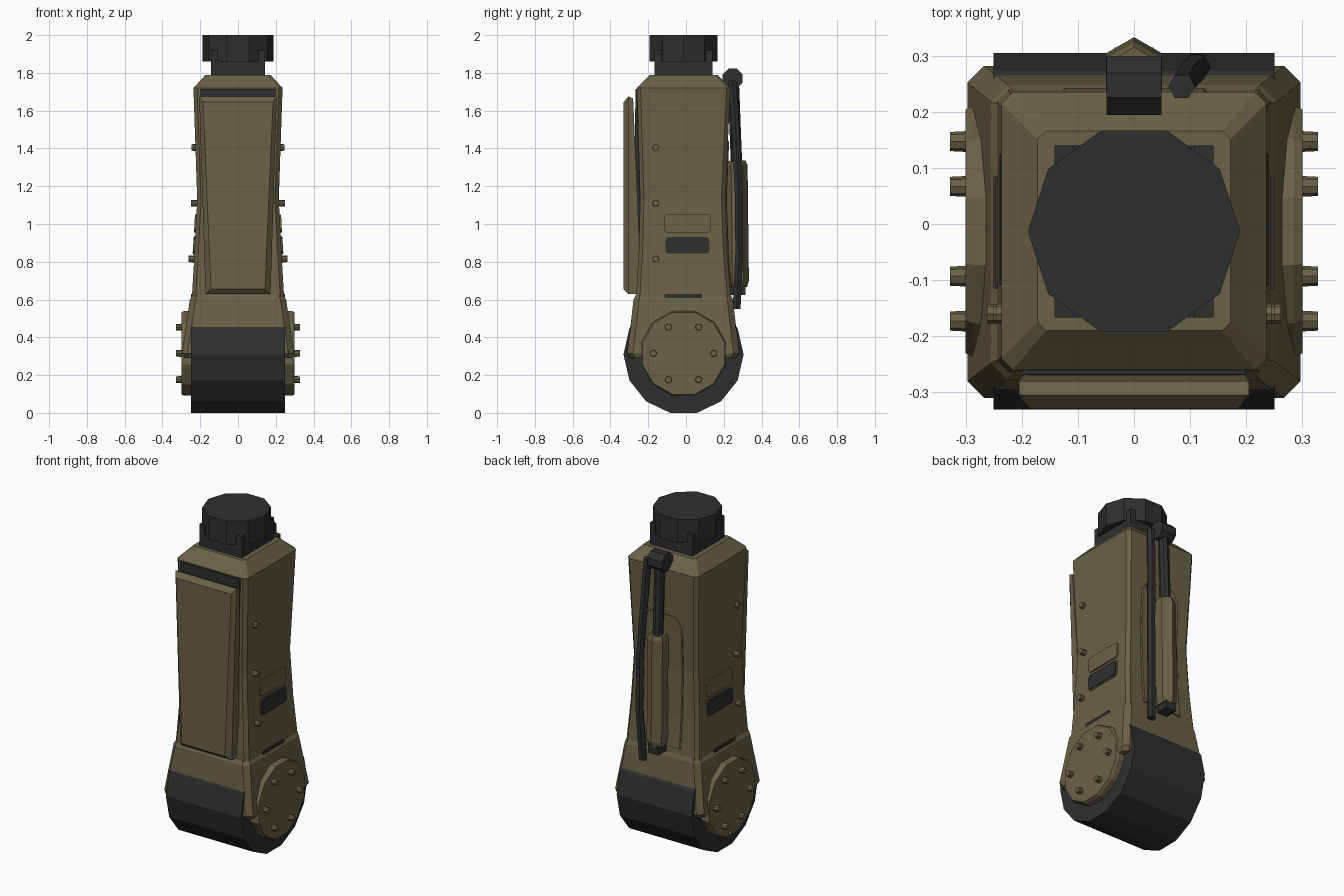
import bpy, bmesh, math
from mathutils import Vector

if "Cube" in bpy.data.objects:
    bpy.data.objects.remove(bpy.data.objects["Cube"])


def material(name, rgb):
    m = bpy.data.materials.new(name)
    m.diffuse_color = (*rgb, 1)
    m.use_nodes = True
    m.node_tree.nodes["Principled BSDF"].inputs["Base Color"].default_value = m.diffuse_color
    return m


OLIVE = material("olive_paint", (0.142, 0.121, 0.062))
DARK = material("dark_metal", (0.028, 0.028, 0.028))
CY = -0.013          # y of the leg axis


def loft(name, rings, mat):
    """Skin a list of matching point rings and cap both ends."""
    bm = bmesh.new()
    vs = [[bm.verts.new(p) for p in r] for r in rings]
    n = len(vs[0])
    for a, b in zip(vs, vs[1:]):
        for i in range(n):
            j = (i + 1) % n
            bm.faces.new((a[i], a[j], b[j], b[i]))
    bm.faces.new(vs[0])
    bm.faces.new(vs[-1])
    bmesh.ops.recalc_face_normals(bm, faces=bm.faces)
    me = bpy.data.meshes.new(name)
    bm.to_mesh(me)
    bm.free()
    me.materials.append(mat)
    ob = bpy.data.objects.new(name, me)
    bpy.context.collection.objects.link(ob)
    return ob


def octo(z, x, y0, y1, c, xm=0):
    """Horizontal rectangle with cut corners."""
    return [(xm + px, py, z) for px, py in (
        (x, y0 + c), (x, y1 - c), (x - c, y1), (c - x, y1),
        (-x, y1 - c), (-x, y0 + c), (c - x, y0), (x - c, y0))]


def box(name, x0, x1, y0, y1, z0, z1, mat):
    return loft(name, [[(x0, y0, z), (x1, y0, z), (x1, y1, z), (x0, y1, z)]
                       for z in (z0, z1)], mat)


def prism(name, path, n, mat, rot=0.0):
    """Polygonal rod through (point, radius) stations."""
    d = (Vector(path[-1][0]) - Vector(path[0][0])).normalized()
    u = Vector((0, 1, 0)) if abs(d.x) > 0.7 else Vector((1, 0, 0))
    v = d.cross(u).normalized()
    u = v.cross(d)
    rings = []
    for p, r in path:
        rings.append([Vector(p) + r * (math.cos(a) * u + math.sin(a) * v)
                      for a in (rot + math.tau * i / n for i in range(n))])
    return loft(name, rings, mat)


# Knee drum and its housing
prism("knee_drum", [((-0.25, CY, 0.31), 0.318), ((0.25, CY, 0.31), 0.318)], 14, DARK)
loft("knee_housing", [octo(0.29, 0.285, -0.295, 0.265, 0.03),
                      octo(0.315, 0.297, -0.31, 0.282, 0.03),
                      octo(0.60, 0.255, -0.278, 0.248, 0.03),
                      octo(0.625, 0.24, -0.265, 0.238, 0.025)], OLIVE)

# Shin body with pinched waist and bevelled shoulder
loft("shin_body", [octo(0.60, 0.245, -0.265, 0.240, 0.02),
                   octo(0.85, 0.23, -0.25, 0.218, 0.02),
                   octo(1.13, 0.216, -0.243, 0.208, 0.02),
                   octo(1.72, 0.236, -0.26, 0.235, 0.02),
                   octo(1.79, 0.172, -0.19, 0.166, 0.015)], OLIVE)


# Front armour plate on a dark backing
def trapezoid(zt, xt, yt, zb, xb, yb):
    return [(-xb, yb, zb), (xb, yb, zb), (xt, yt, zt), (-xt, yt, zt)]


loft("front_backing", [trapezoid(1.715, 0.2, -0.268, 0.63, 0.14, -0.275),
                       trapezoid(1.715, 0.2, -0.21, 0.63, 0.14, -0.21)], DARK)
loft("front_plate", [trapezoid(1.645, 0.185, -0.33, 0.655, 0.143, -0.33),
                     trapezoid(1.675, 0.205, -0.305, 0.63, 0.172, -0.305),
                     trapezoid(1.665, 0.205, -0.28, 0.63, 0.172, -0.235)], OLIVE)

# Raised panel on the back
loft("back_panel", [octo(z, w, 0.15, y, 0.005) for z, w, y in (
    (0.66, 0.13, 0.242), (0.85, 0.13, 0.226), (1.13, 0.13, 0.216),
    (1.38, 0.13, 0.226), (1.44, 0.09, 0.228))], OLIVE)

# Side details on both sides
for s, side in ((1, "right"), (-1, "left")):
    prism(side + "_knee_cap", [((s * 0.22, CY, 0.315), 0.232), ((s * 0.285, CY, 0.315), 0.232),
                               ((s * 0.30, CY, 0.315), 0.225)], 12, OLIVE, math.pi / 12)
    for i in range(6):
        a = i * math.pi / 3
        y, z = CY + 0.16 * math.cos(a), 0.315 + 0.16 * math.sin(a)
        prism(side + "_cap_bolt", [((s * 0.29, y, z), 0.019), ((s * 0.328, y, z), 0.017)], 8, OLIVE)
    for z, x in ((1.405, 0.245), (1.11, 0.25), (0.815, 0.262)):
        prism(side + "_shin_bolt", [((s * 0.2, -0.16, z), 0.019), ((s * x, -0.16, z), 0.017)], 8, OLIVE)

    # vent and hatch follow the sloping side
    def slab(name, z0, z1, out, mat, x0, x1, m=0.0):
        y0, y1 = -0.115 + m, 0.13 - m
        c = 0.012
        outline = [(y0 + c, z0), (y1 - c, z0), (y1, z0 + c), (y1, z1 - c),
                   (y1 - c, z1), (y0 + c, z1), (y0, z1 - c), (y0, z0 + c)]
        rings = [[(s * (x0 + (x1 - x0) * (z - z0) / (z1 - z0) + o), y, z) for y, z in outline]
                 for o in (-0.02, out)]
        loft(name, rings, mat)
    slab(side + "_vent_frame", 0.835, 0.94, 0.004, OLIVE, 0.231, 0.226)
    slab(side + "_vent", 0.843, 0.932, 0.009, DARK, 0.231, 0.226, 0.006)
    slab(side + "_hatch", 0.955, 1.05, 0.008, OLIVE, 0.225, 0.220)
    box(side + "_shoulder_slot", *sorted((s * 0.2, s * 0.25)), -0.115, 0.085, 0.605, 0.629, DARK)

# Neck block with corner posts and round head
box("neck_block", -0.142, 0.142, -0.167, 0.14, 1.77, 1.865, DARK)
for x in (-0.125, 0.125):
    for y in (-0.15, 0.123):
        box("neck_post", x - 0.017, x + 0.017, y - 0.017, y + 0.017, 1.80, 1.92, DARK)
prism("head_drum", [((0, CY, 1.86), 0.189), ((0, CY, 2.0), 0.189)], 10, DARK)

# Piston at the back
prism("piston_pivot", [((-0.049, 0.247, 1.77), 0.057), ((0.049, 0.247, 1.77), 0.057)], 8, DARK, math.pi / 8)
prism("piston_rod", [((0, 0.25, 1.77), 0.03), ((0, 0.27, 1.25), 0.03)], 8, DARK)
prism("piston_barrel", [((0, 0.267, 1.335), 0.048), ((0, 0.268, 1.31), 0.058),
                        ((0, 0.275, 0.70), 0.058), ((0, 0.275, 0.665), 0.048)], 6, OLIVE, math.pi / 6)
box("piston_foot", -0.035, 0.035, 0.20, 0.315, 0.625, 0.675, DARK)

# Hose beside the piston
prism("hose", [((0.085, 0.245, 1.76), 0.024), ((0.095, 0.262, 1.5), 0.024),
               ((0.113, 0.28, 1.15), 0.024), ((0.112, 0.282, 0.85), 0.024),
               ((0.10, 0.268, 0.55), 0.024)], 6, DARK)
